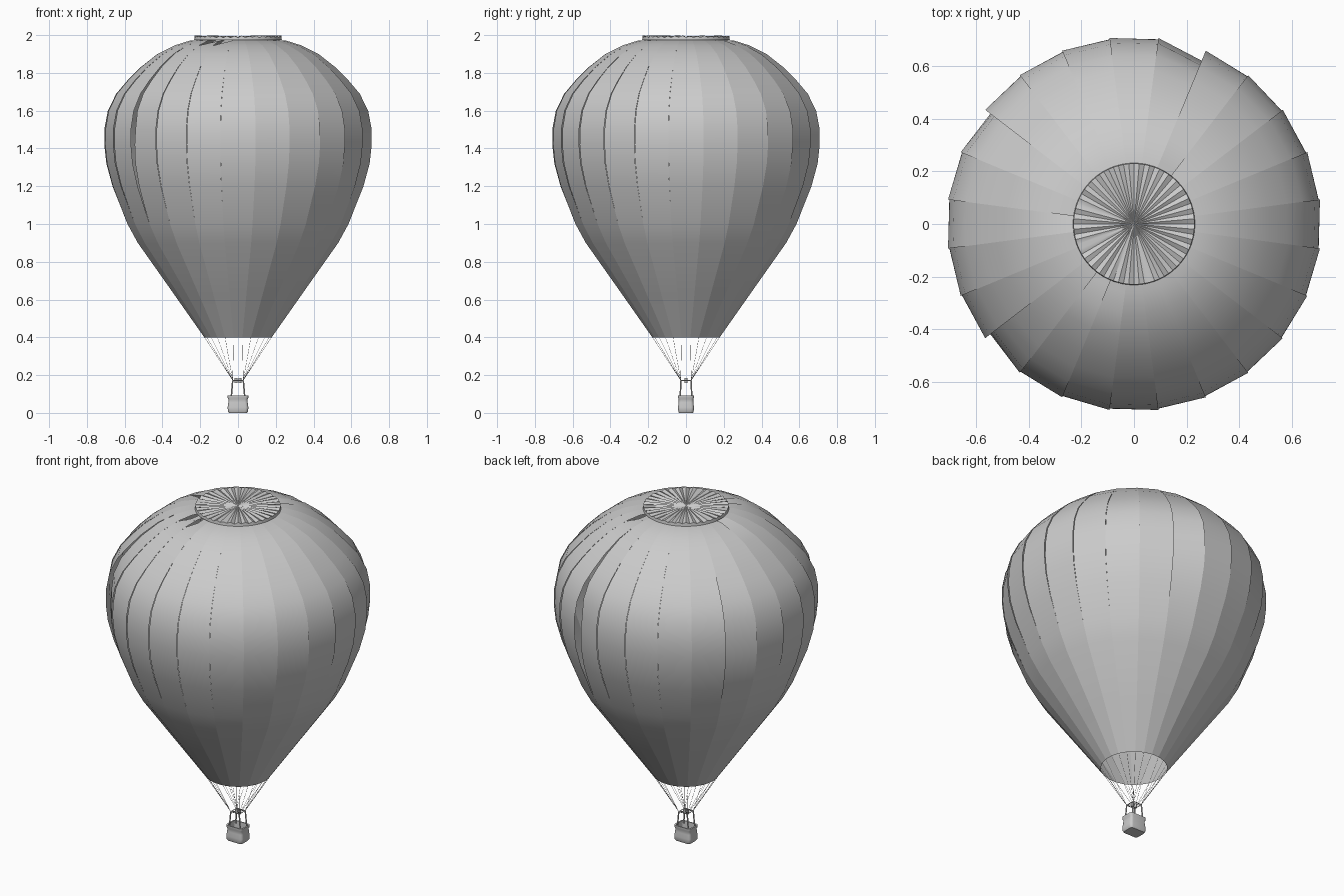
import bpy, bmesh, random
from math import sin, cos, pi, radians
from mathutils import Vector

if "Cube" in bpy.data.objects:
    bpy.data.objects.remove(bpy.data.objects["Cube"])

random.seed(4)
N = 24                      # fabric gores
STEP = 2 * pi / N


def make(name, verts, faces, angle=None):
    me = bpy.data.meshes.new(name)
    me.from_pydata(verts, [], faces)
    ob = bpy.data.objects.new(name, me)
    bpy.context.collection.objects.link(ob)
    bm = bmesh.new()
    bm.from_mesh(me)
    bmesh.ops.recalc_face_normals(bm, faces=bm.faces)
    bm.to_mesh(me)
    bm.free()
    if angle:
        bpy.ops.object.select_all(action='DESELECT')
        ob.select_set(True)
        bpy.context.view_layer.objects.active = ob
        bpy.ops.object.shade_smooth_by_angle(angle=radians(angle))
    return ob


def rods(name, segments, radius, sides=6):
    """Straight round bars, all in one object."""
    verts, faces = [], []
    for a, b in segments:
        a, b = Vector(a), Vector(b)
        q = (b - a).to_track_quat('Z', 'Y')
        base = len(verts)
        for p in (a, b):
            for i in range(sides):
                t = 2 * pi * i / sides
                verts.append(p + q @ Vector((radius * cos(t), radius * sin(t), 0)))
        for i in range(sides):
            j = (i + 1) % sides
            faces.append((base + i, base + j, base + sides + j, base + sides + i))
        faces.append([base + i for i in range(sides)])
        faces.append([base + sides + i for i in range(sides)])
    return make(name, verts, faces, 50)


# Envelope: separate fabric gores, smooth along their length, flat across
profile = [(0.18, 0.40), (0.35, 0.64), (0.535, 0.90), (0.59, 1.00), (0.63, 1.10),
           (0.67, 1.20), (0.703, 1.32), (0.714, 1.42), (0.714, 1.50), (0.695, 1.60),
           (0.65, 1.69), (0.59, 1.76), (0.52, 1.83), (0.43, 1.90),
           (0.34, 1.945), (0.26, 1.97), (0.19, 1.975)]
slack = {4: 0.05, 9: 0.03, 14: 0.03}     # loose gores, seam pulled inward
verts, faces = [], []
for g in range(N):
    base = len(verts)
    a0 = 7.5 * pi / 180 + g * STEP
    dip = random.choice((0, 0, 0.02))
    for r, z in profile:
        loose = slack.get(g, 0.006) * max(0, 1 - abs(z - 1.5) / 0.45)
        rr = r - loose
        drop = dip if 0.2 < r < 0.3 and z > 1.9 else 0
        verts.append((rr * cos(a0), rr * sin(a0), z - drop))
        verts.append((r * cos(a0 + STEP), r * sin(a0 + STEP), z))
    for k in range(len(profile) - 1):
        i = base + 2 * k
        faces.append((i, i + 1, i + 3, i + 2))
envelope = make("envelope_gores", verts, faces, 60)

# Crown vent: pleated round flap over the top opening
M = 72
verts = [(0, 0, 1.99)]
for r, lift in ((0.12, 0.005), (0.23, 0.006)):
    for i in range(M):
        t = 2 * pi * i / M
        z = 1.992 + lift * (1 if i % 2 else -1) * random.uniform(0.3, 1)
        verts.append((r * cos(t), r * sin(t), z))
for i in range(M):
    t = 2 * pi * i / M
    verts.append((0.232 * cos(t), 0.232 * sin(t), 1.975))
faces = [(0, 1 + i, 1 + (i + 1) % M) for i in range(M)]
for k in range(2):
    for i in range(M):
        a, b = 1 + k * M + i, 1 + k * M + (i + 1) % M
        faces.append((a, b, b + M, a + M))
make("crown_vent", verts, faces, 40)

# Basket: rounded box shell, bulging at the bottom, open at the top
half_w, half_d, corner, seg = 0.055, 0.042, 0.016, 4
shell = [(0.88, 0.0), (0.97, 0.008), (1.0, 0.03), (0.93, 0.055), (0.92, 0.072),
         (1.0, 0.08), (1.0, 0.092), (0.84, 0.092), (0.82, 0.07), (0.82, 0.012)]
outline = []
for sx, sy, start in ((1, 1, 0), (-1, 1, 90), (-1, -1, 180), (1, -1, 270)):
    for s in range(seg + 1):
        t = radians(start + 90 * s / seg)
        outline.append((sx * (half_w - corner) + corner * cos(t),
                        sy * (half_d - corner) + corner * sin(t)))
P = len(outline)
verts = [(x * k, y * k, z) for k, z in shell for x, y in outline]
faces = [(k * P + i, k * P + (i + 1) % P, (k + 1) * P + (i + 1) % P, (k + 1) * P + i)
         for k in range(len(shell) - 1) for i in range(P)]
faces.append(list(range(P)))
faces.append([(len(shell) - 1) * P + i for i in range(P)])
make("basket", verts, faces, 40)

# Uprights and burner frame
corners = [(1, 1), (-1, 1), (-1, -1), (1, -1)]
tops = [(0.028 * x, 0.028 * y, 0.172) for x, y in corners]
rods("basket_uprights", [((0.036 * x, 0.03 * y, 0.08), tops[i])
                         for i, (x, y) in enumerate(corners)], 0.004, 8)
rods("burner_frame", [(tops[i], tops[(i + 1) % 4]) for i in range(4)]
     + [(tops[0], tops[2]), (tops[1], tops[3])], 0.0022)

# Twin burner cans
rods("burners", [((s * 0.01, 0, 0.158), (s * 0.01, 0, 0.184)) for s in (1, -1)], 0.008, 12)

# Suspension ropes from the frame corners to the mouth
ropes = []
for g in range(N):
    t = radians(7.5) + g * STEP
    top = (0.18 * cos(t), 0.18 * sin(t), 0.402)
    ropes.append((tops[int((t % (2 * pi)) / (pi / 2))], top))
rods("suspension_ropes", ropes, 0.0008, 4)
